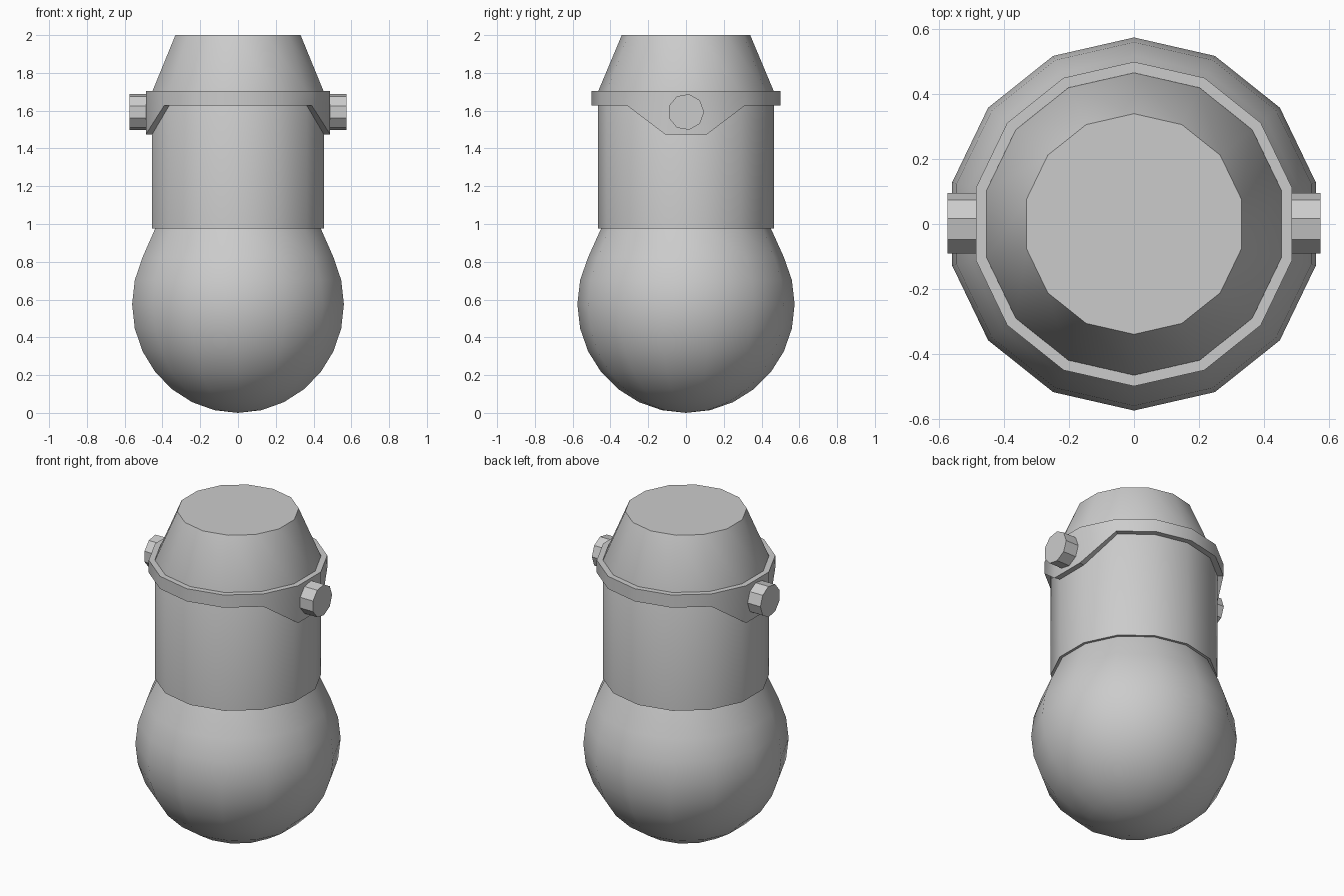
import bpy
from math import sin, cos, pi

if "Cube" in bpy.data.objects:
    bpy.data.objects.remove(bpy.data.objects["Cube"])

SIDES = 14


def finish(name, verts, faces):
    mesh = bpy.data.meshes.new(name)
    mesh.from_pydata(verts, [], faces)
    obj = bpy.data.objects.new(name, mesh)
    bpy.context.collection.objects.link(obj)
    bpy.ops.object.select_all(action='DESELECT')
    obj.select_set(True)
    bpy.context.view_layer.objects.active = obj
    bpy.ops.object.mode_set(mode='EDIT')
    bpy.ops.mesh.select_all(action='SELECT')
    bpy.ops.mesh.normals_make_consistent(inside=False)
    bpy.ops.object.mode_set(mode='OBJECT')
    bpy.ops.object.shade_smooth_by_angle(angle=pi / 6)
    return obj


def ring(r, z, n=SIDES):
    # first vertex points to +y
    return [(r * sin(2 * pi * i / n), r * cos(2 * pi * i / n), z) for i in range(n)]


def bridge(a, b, n=SIDES):
    return [(a * n + i, a * n + (i + 1) % n, b * n + (i + 1) % n, b * n + i)
            for i in range(n)]


# Body: round bulb, stepped neck and tapered top as one turned profile
R = 0.575
profile = [(R * sin(pi * k / 14), R - R * cos(pi * k / 14)) for k in range(1, 10)]
profile += [(0.45, 0.975), (0.466, 0.975), (0.466, 1.70), (0.34, 2.0)]
verts = [v for r, z in profile for v in ring(r, z)]
faces = [f for k in range(len(profile) - 1) for f in bridge(k, k + 1)]
last = (len(profile) - 1) * SIDES
faces.append(tuple(range(last, last + SIDES)))
verts.append((0, 0, 0))
faces += [(len(verts) - 1, (i + 1) % SIDES, i) for i in range(SIDES)]
finish("bulb_body", verts, faces)

# Collar band: lower edge drops at the two sides to form tabs
rings = [ring(r, z) for r, z in ((0.466, 1.705), (0.5, 1.705), (0.5, 1.627), (0.466, 1.627))]
for k in (2, 3):
    rings[k] = [(x, y, 1.475 if abs(y) < 0.2 else z) for x, y, z in rings[k]]
finish("collar_band", sum(rings, []), [f for k in range(4) for f in bridge(k, (k + 1) % 4)])

# Side pins
N = 9
for side, name in ((1, "right_pin"), (-1, "left_pin")):
    verts = [(side * x, y, 1.593 + z) for x in (0.44, 0.575) for z, y, _ in ring(0.096, 0, N)]
    finish(name, verts, bridge(0, 1, N) + [tuple(range(N)), tuple(range(N, 2 * N))])
